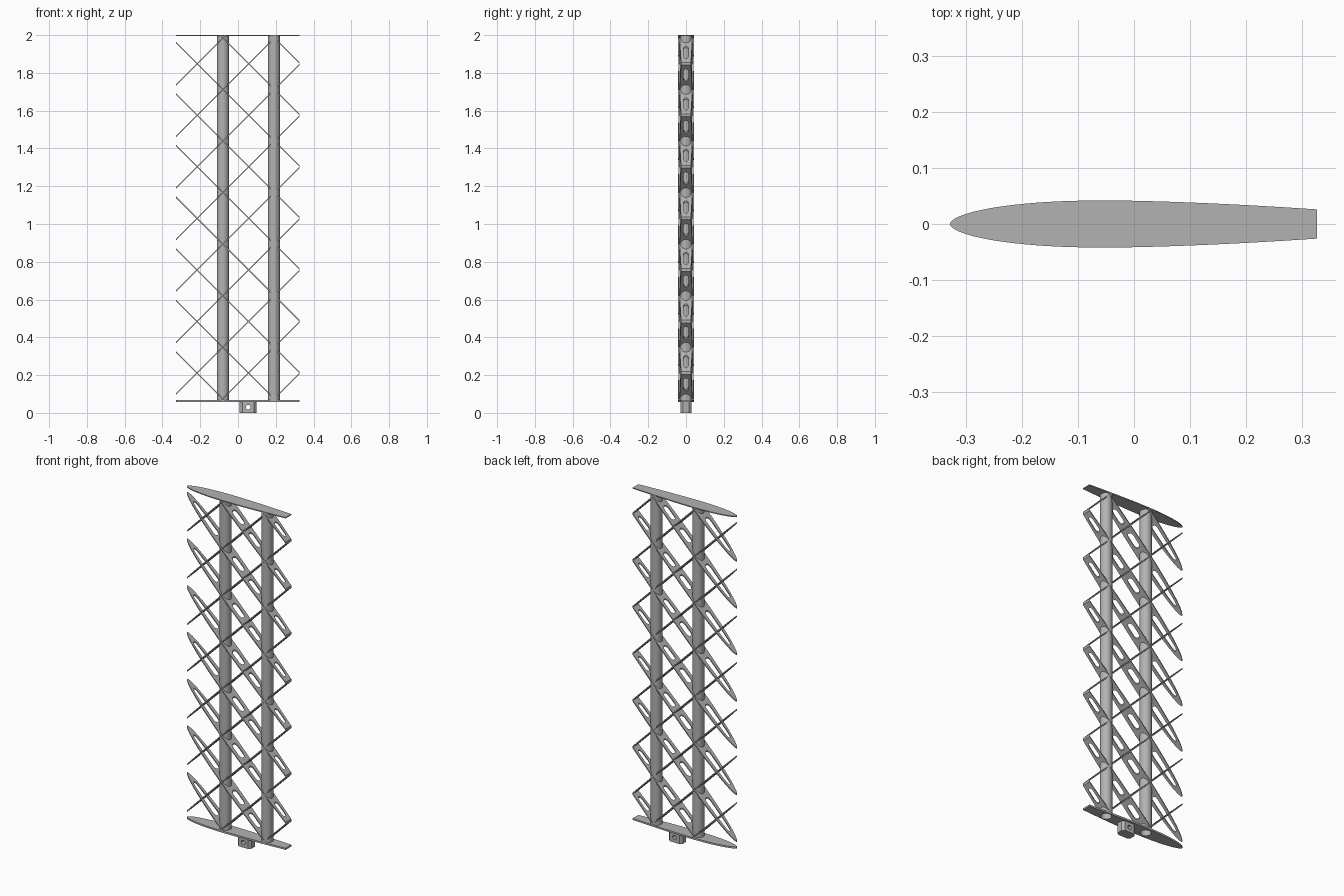
import bpy, bmesh, math
from mathutils import Matrix

if "Cube" in bpy.data.objects:
    bpy.data.objects.remove(bpy.data.objects["Cube"], do_unlink=True)

grey = bpy.data.materials.new("plain grey")
grey.use_nodes = True
colour = (0.45, 0.45, 0.45, 1)
grey.diffuse_color = colour
grey.node_tree.nodes["Principled BSDF"].inputs["Base Color"].default_value = colour

NOSE, TAIL = -0.328, 0.326
SPARS = (-0.08, 0.19)
SPAR_R, WALL = 0.032, 0.003
FLOOR, TOP = 0.058, 2.0
FIRST_NODE, PITCH = 0.075, 0.2728
RIB_DEPTH = 0.008


def half_thickness(x):
    """Rounded nose, widest near the front spar, blunt tail."""
    crest = -0.05
    if x < crest:
        u = (crest - x) / (crest - NOSE)
        return 0.042 * max(0, 1 - u ** 2.2) ** 0.55
    u = (x - crest) / (TAIL - crest)
    return 0.042 - 0.016 * u ** 1.6


def circle(x, y, r, n=32):
    return [(x + r * math.cos(2 * math.pi * i / n),
             y + r * math.sin(2 * math.pi * i / n)) for i in range(n)]


def outline(n=48):
    # Stations are packed towards the nose
    xs = [NOSE + (TAIL - NOSE) * (i / n) ** 2 for i in range(n + 1)]
    upper = [(x, half_thickness(x)) for x in xs]
    return upper + [(x, -y) for x, y in reversed(upper[1:])]


def slot(x0, x1, n=16):
    """Lightening hole following the outline, with rounded ends."""
    upper = []
    for i in range(n + 1):
        x = x0 + (x1 - x0) * (1 - math.cos(math.pi * i / n)) / 2
        end = min(1, min(x - x0, x1 - x) / 0.015)
        upper.append((x, 0.45 * half_thickness(x) * math.sqrt(max(0, 1 - (1 - end) ** 2))))
    return upper + [(x, -y) for x, y in reversed(upper[1:-1])]


def slab(loops, depth):
    """Flat shape with holes, extruded about z = 0, as a bmesh."""
    curve = bpy.data.curves.new("profile", "CURVE")
    curve.dimensions = "2D"
    curve.fill_mode = "BOTH"
    curve.extrude = depth / 2
    for loop in loops:
        spline = curve.splines.new("POLY")
        spline.points.add(len(loop) - 1)
        for p, (x, y) in zip(spline.points, loop):
            p.co = (x, y, 0, 1)
        spline.use_cyclic_u = True
    obj = bpy.data.objects.new("profile", curve)
    bpy.context.collection.objects.link(obj)
    deps = bpy.context.evaluated_depsgraph_get()
    mesh = bpy.data.meshes.new_from_object(obj.evaluated_get(deps))
    bm = bmesh.new()
    bm.from_mesh(mesh)
    bpy.data.objects.remove(obj, do_unlink=True)
    bpy.data.curves.remove(curve)
    bpy.data.meshes.remove(mesh)
    bmesh.ops.remove_doubles(bm, verts=bm.verts, dist=1e-5)
    bmesh.ops.recalc_face_normals(bm, faces=bm.faces)
    return bm


def add(name, bm, z=0.0, smooth=False):
    mesh = bpy.data.meshes.new(name)
    bm.to_mesh(mesh)
    bm.free()
    mesh.materials.clear()
    mesh.materials.append(grey)
    for p in mesh.polygons:
        p.material_index = 0
        p.use_smooth = False
    obj = bpy.data.objects.new(name, mesh)
    obj.location.z = z
    bpy.context.collection.objects.link(obj)
    if smooth:
        bpy.ops.object.select_all(action="DESELECT")
        obj.select_set(True)
        bpy.context.view_layer.objects.active = obj
        bpy.ops.object.shade_smooth_by_angle(angle=math.radians(30))
    return obj


# End plates: the lower one is open where the spars pass through
bores = [circle(x, 0, SPAR_R - WALL) for x in SPARS]
add("bottom_plate", slab([outline()] + bores, 0.01), FLOOR + 0.005)
add("top_plate", slab([outline()], 0.006), TOP - 0.003)

# Tubular spars
for name, x in zip(("front_spar", "rear_spar"), SPARS):
    length = TOP - 0.004 - FLOOR
    tube = slab([circle(x, 0, SPAR_R), circle(x, 0, SPAR_R - WALL)], length)
    add(name, tube, FLOOR + length / 2, smooth=True)

# Diagonal ribs: one pierced shape, sheared both ways and trimmed at the plates
slots = [slot(-0.285, -0.13), slot(-0.03, 0.035), slot(0.075, 0.14), slot(0.24, 0.305)]
rib_shape = slab([outline()] + [circle(x, 0, SPAR_R - 0.001) for x in SPARS] + slots, RIB_DEPTH)
for slope, name in ((1, "rising_rib"), (-1, "falling_rib")):
    for k in range(-1, 9):
        bm = rib_shape.copy()
        node = FIRST_NODE + k * PITCH
        for v in bm.verts:
            v.co.z += node + slope * (v.co.x - SPARS[0])
        for height, side in ((FLOOR + 0.006, -1), (TOP - 0.003, 1)):
            bmesh.ops.bisect_plane(bm, geom=bm.verts[:] + bm.edges[:] + bm.faces[:],
                                   plane_co=(0, 0, height), plane_no=(0, 0, side),
                                   clear_outer=True)
        if bm.faces:
            add(f"{name}_{k + 2}", bm)
        else:
            bm.free()
rib_shape.free()

# Mounting lug with chamfered corners and a cross hole
bm = bmesh.new()
bmesh.ops.create_cube(bm, size=1, matrix=Matrix.Translation((0.054, 0, 0.03))
                      @ Matrix.Diagonal((0.09, 0.058, 0.06, 1)))
upright = [e for e in bm.edges if abs(e.verts[0].co.z - e.verts[1].co.z) > 0.01]
bmesh.ops.bevel(bm, geom=upright, offset=0.014, segments=1, affect="EDGES")
lug = add("mounting_lug", bm)
bm = bmesh.new()
bmesh.ops.create_cone(bm, cap_ends=True, segments=24, radius1=0.012, radius2=0.012, depth=0.2,
                      matrix=Matrix.Translation((0.054, 0, 0.03)) @ Matrix.Rotation(math.pi / 2, 4, "X"))
cutter = add("hole_cutter", bm)
cut = lug.modifiers.new("cross hole", "BOOLEAN")
cut.operation = "DIFFERENCE"
cut.object = cutter
bpy.context.view_layer.objects.active = lug
bpy.ops.object.modifier_apply(modifier=cut.name)
bpy.data.objects.remove(cutter, do_unlink=True)
